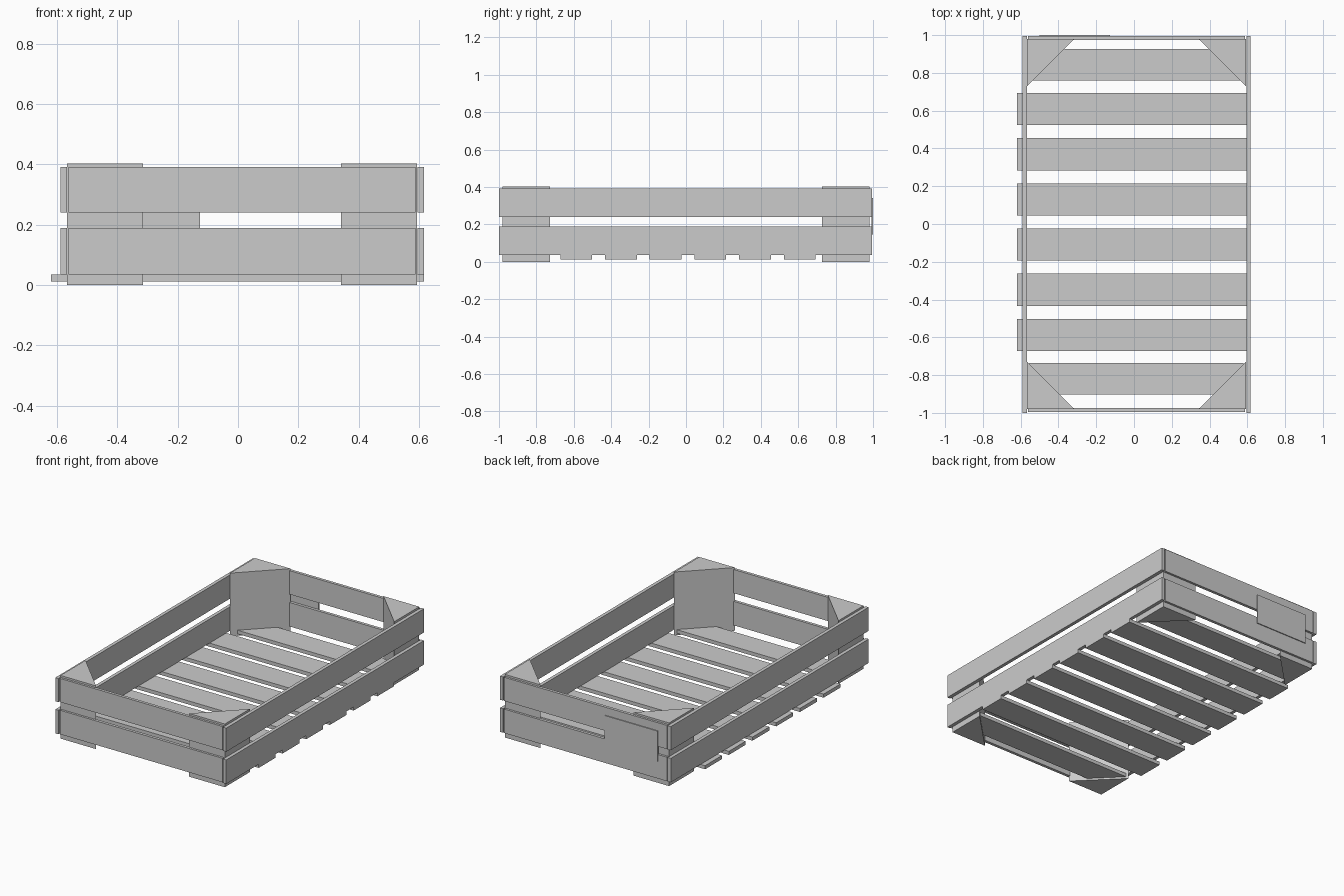
import bpy
import bmesh

cube = bpy.data.objects.get("Cube")
if cube:
    bpy.data.objects.remove(cube, do_unlink=True)

mat = bpy.data.materials.new("grey wood")
mat.use_nodes = True
grey = (0.6, 0.6, 0.6, 1)
mat.diffuse_color = grey
mat.node_tree.nodes["Principled BSDF"].inputs["Base Color"].default_value = grey


def prism(name, outline, z0, z1):
    """Extrude a flat outline from z0 up to z1."""
    bm = bmesh.new()
    face = bm.faces.new([bm.verts.new((x, y, z0)) for x, y in outline])
    top = bmesh.ops.extrude_face_region(bm, geom=[face])["geom"]
    verts = [v for v in top if isinstance(v, bmesh.types.BMVert)]
    bmesh.ops.translate(bm, verts=verts, vec=(0, 0, z1 - z0))
    bmesh.ops.recalc_face_normals(bm, faces=bm.faces)
    mesh = bpy.data.meshes.new(name)
    bm.to_mesh(mesh)
    bm.free()
    mesh.materials.append(mat)
    obj = bpy.data.objects.new(name, mesh)
    bpy.context.collection.objects.link(obj)
    return obj


def board(name, x0, x1, y0, y1, z0, z1):
    return prism(name, [(x0, y0), (x1, y0), (x1, y1), (x0, y1)], z0, z1)


# Two rows of wall boards
for row, z0, z1 in (("lower", 0.035, 0.188), ("upper", 0.24, 0.391)):
    board(f"{row}_right_board", -0.589, -0.567, -1, 0.994, z0, z1)
    board(f"{row}_left_board", 0.595, 0.617, -1, 0.994, z0, z1)
    board(f"{row}_front_board", -0.562, 0.588, -0.994, -0.975, z0, z1)
    board(f"{row}_back_board", -0.562, 0.588, 0.975, 0.994, z0, z1)

# Triangular corner posts
leg = 0.252
for x, sx, side in ((-0.567, 1, "right"), (0.593, -1, "left")):
    for y, sy, end in ((-0.98, 1, "front"), (0.98, -1, "back")):
        prism(f"{end}_{side}_post",
              [(x, y), (x + sx * leg, y), (x, y + sy * leg)], 0, 0.403)

# Floor slats: six long ones under the walls, a shorter one at each end
for i in range(6):
    y = 0.608 - i * 0.239
    board(f"floor_slat_{i + 1}", -0.62, 0.617, y - 0.085, y + 0.085, 0.012, 0.035)
for y, end in ((0.843, "back"), (-0.82, "front")):
    board(f"{end}_floor_slat", -0.555, 0.58, y - 0.083, y + 0.083, 0.012, 0.035)

# Thin label plate on the back
board("back_label_plate", -0.5, -0.126, 0.993, 1, 0.145, 0.34)
